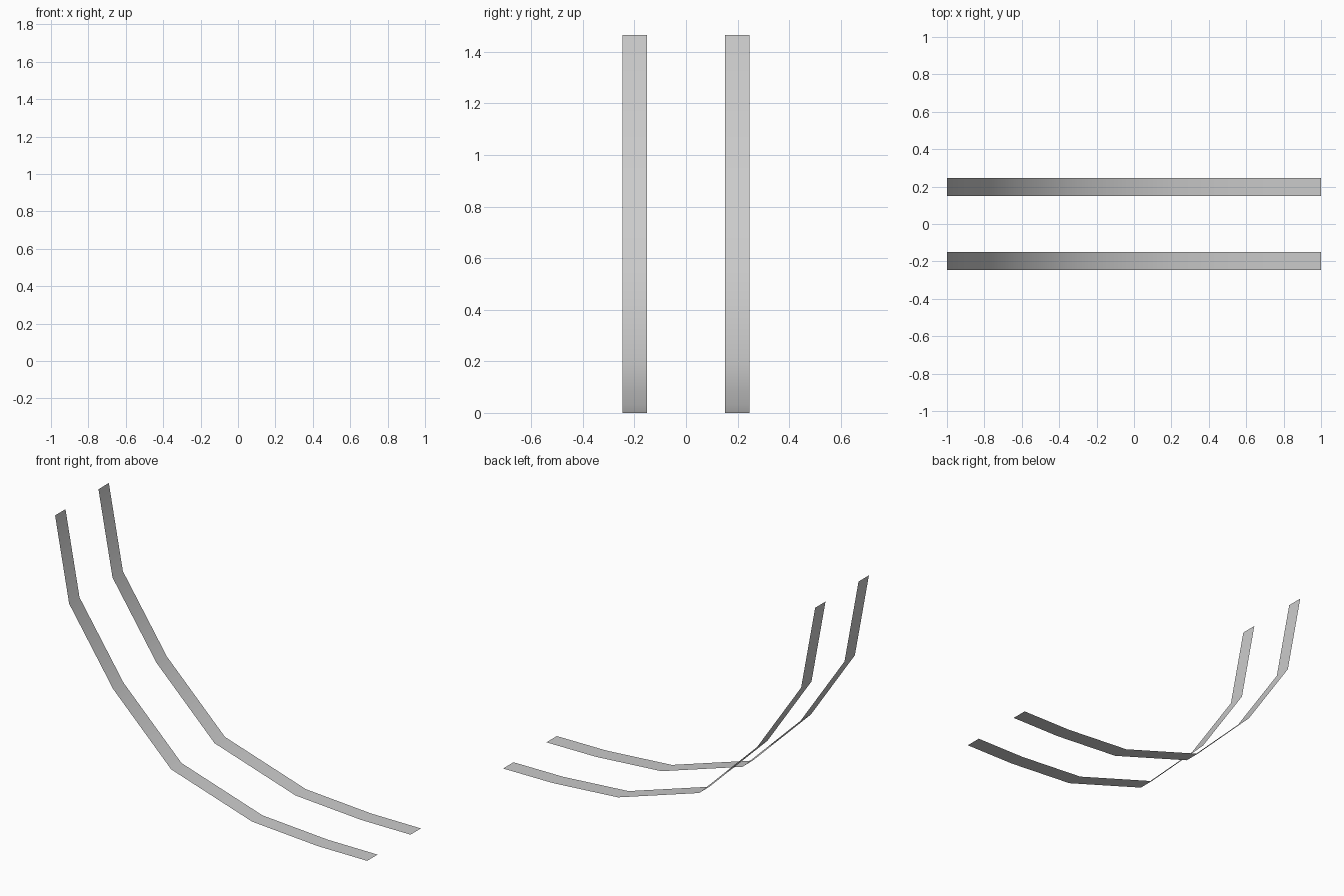
import bpy

if "Cube" in bpy.data.objects:
    bpy.data.objects.remove(bpy.data.objects["Cube"])

# Side profile (x, z) of the curved rails, from the high back end to the flat front end
PROFILE = [(-1.0, 1.466), (-0.91, 0.979), (-0.628, 0.56), (-0.256, 0.194),
           (0.263, 0.03), (0.682, 0.001), (1.0, 0.0)]
INNER, OUTER = 0.151, 0.246


def ribbon(name, y0, y1):
    """Paper-thin strip following the profile between two y values, facing up."""
    verts = [(x, y, z) for x, z in PROFILE for y in (y0, y1)]
    faces = [(2 * i, 2 * i + 2, 2 * i + 3, 2 * i + 1) for i in range(len(PROFILE) - 1)]
    mesh = bpy.data.meshes.new(name)
    mesh.from_pydata(verts, [], faces)
    mesh.shade_smooth()
    obj = bpy.data.objects.new(name, mesh)
    bpy.context.collection.objects.link(obj)
    return obj


# Pair of parallel rails
ribbon("front_rail", -OUTER, -INNER)
ribbon("back_rail", INNER, OUTER)
